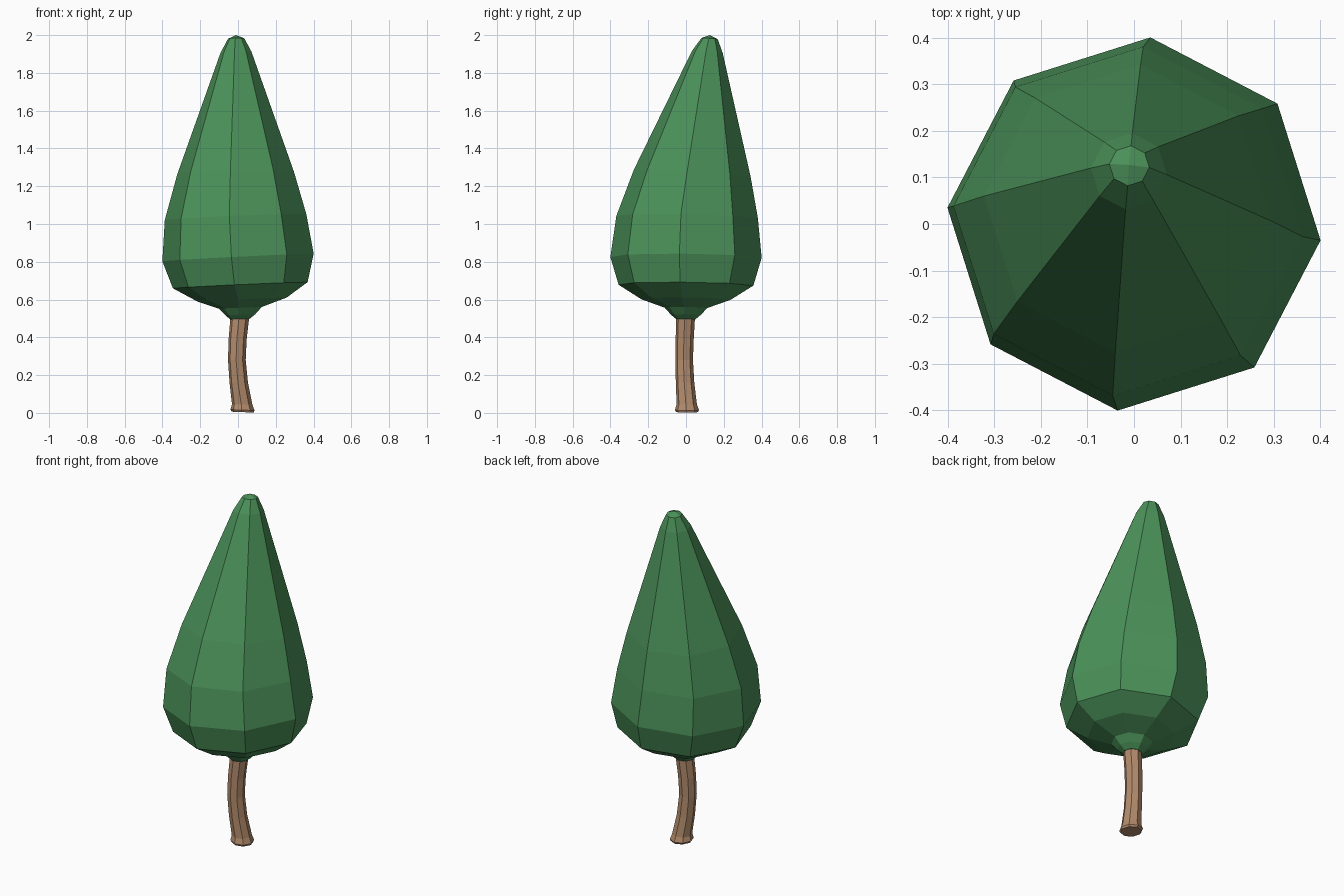
import bpy, math

if "Cube" in bpy.data.objects:
    bpy.data.objects.remove(bpy.data.objects["Cube"])

SIDES = 8
OFFSET = math.radians(-5)


def material(name, color):
    m = bpy.data.materials.new(name)
    m.diffuse_color = (*color, 1)
    m.use_nodes = True
    m.node_tree.nodes["Principled BSDF"].inputs["Base Color"].default_value = m.diffuse_color
    return m


def loft(name, rings, mat, tip=None):
    """Octagonal rings (cx, cy, z, radius, x tilt, y tilt) skinned into a closed flat-shaded shell."""
    verts, faces = [], []
    for cx, cy, z, r, tx, ty in rings:
        for i in range(SIDES):
            a = OFFSET + i * math.tau / SIDES
            dx, dy = r * math.cos(a), r * math.sin(a)
            verts.append((cx + dx, cy + dy, z + tx * dx + ty * dy))
    for k in range(len(rings) - 1):
        for i in range(SIDES):
            j = (i + 1) % SIDES
            a, b = k * SIDES, (k + 1) * SIDES
            faces.append((a + i, a + j, b + j, b + i))
    faces.append(tuple(reversed(range(SIDES))))
    top = (len(rings) - 1) * SIDES
    if tip:
        # Four quads meeting at the tip
        verts.append(tip)
        for i in range(0, SIDES, 2):
            faces.append((top + i, top + i + 1, top + (i + 2) % SIDES, len(verts) - 1))
    else:
        faces.append(tuple(range(top, top + SIDES)))
    mesh = bpy.data.meshes.new(name)
    mesh.from_pydata(verts, [], faces)
    mesh.materials.append(mat)
    ob = bpy.data.objects.new(name, mesh)
    bpy.context.collection.objects.link(ob)
    return ob


# Bent trunk with a small flare at the foot
loft("trunk", [
    (0.025, 0.005, 0.004, 0.058, -0.04, 0),
    (0.024, 0.005, 0.015, 0.064, -0.04, 0),
    (0.022, 0.004, 0.045, 0.054, 0, 0),
    (0.004, -0.005, 0.16, 0.049, 0, 0),
    (-0.006, -0.010, 0.28, 0.047, 0, 0),
    (-0.002, -0.007, 0.39, 0.048, 0, 0),
    (0.010, -0.002, 0.51, 0.050, 0, 0),
    (0.012, 0.0, 0.55, 0.050, 0, 0),
], material("bark", (0.45, 0.26, 0.15)))

# Foliage, leaning towards the back at the top
loft("foliage", [
    (0.010, 0.0, 0.495, 0.050, 0.03, 0),
    (0.012, 0.0, 0.520, 0.080, 0.03, 0),
    (0.013, 0.0, 0.556, 0.113, 0.04, -0.01),
    (0.022, 0.0, 0.600, 0.237, 0.045, -0.01),
    (0.012, 0.0, 0.676, 0.358, 0.045, -0.01),
    (0.0, 0.0, 0.823, 0.402, 0.05, -0.01),
    (-0.013, 0.006, 1.037, 0.376, 0.04, -0.02),
    (-0.013, 0.033, 1.270, 0.310, 0.02, -0.06),
    (-0.011, 0.113, 1.910, 0.082, 0.04, -0.08),
    (-0.010, 0.125, 1.982, 0.043, 0.03, -0.08),
], material("leaves", (0.07, 0.285, 0.1)), tip=(-0.011, 0.127, 2.0))
